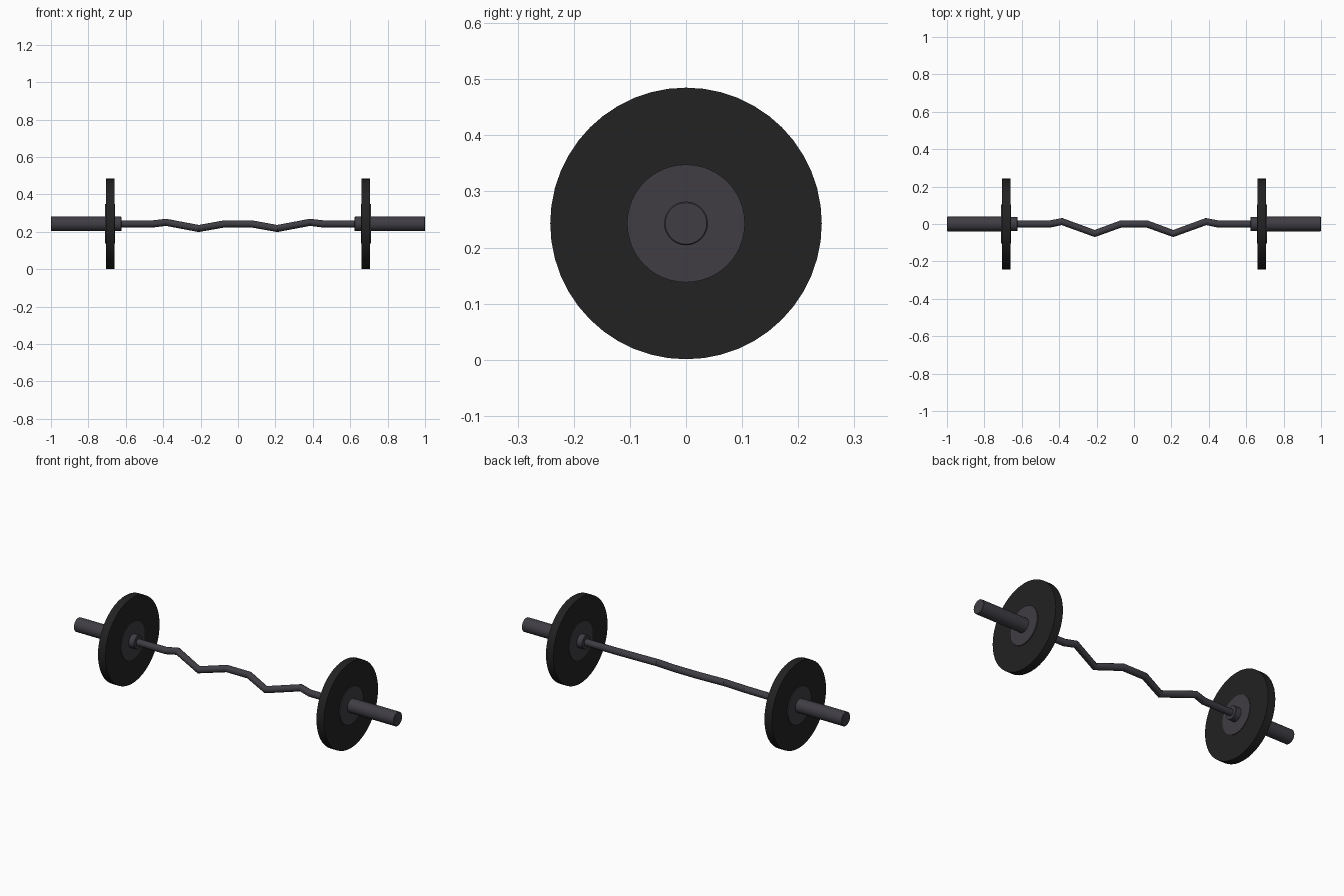
import bpy
import math

cube = bpy.data.objects.get("Cube")
if cube:
    bpy.data.objects.remove(cube, do_unlink=True)

AXIS_Z = 0.243


def material(name, rgb):
    mat = bpy.data.materials.new(name)
    mat.use_nodes = True
    mat.diffuse_color = (*rgb, 1)
    mat.node_tree.nodes["Principled BSDF"].inputs["Base Color"].default_value = (*rgb, 1)
    return mat


rubber = material("black rubber", (0.016, 0.016, 0.016))
steel = material("dark steel", (0.05, 0.047, 0.057))


def smooth(obj, mat):
    obj.data.materials.append(mat)
    bpy.ops.object.shade_smooth_by_angle(angle=math.radians(30))


def disc(name, x0, x1, radius, mat, sides=48, bevel=0):
    """Cylinder lying along x between x0 and x1."""
    bpy.ops.mesh.primitive_cylinder_add(
        vertices=sides, radius=radius, depth=abs(x1 - x0),
        location=((x0 + x1) / 2, 0, AXIS_Z), rotation=(0, math.pi / 2, 0))
    obj = bpy.context.object
    obj.name = name
    if bevel:
        mod = obj.modifiers.new("Bevel", "BEVEL")
        mod.width = bevel
        mod.segments = 1
    smooth(obj, mat)


# Weight, hub, collar and sleeve at each end
for side, s in (("left", 1), ("right", -1)):
    disc(f"{side}_weight_plate", s * 0.66, s * 0.706, 0.242, rubber)
    disc(f"{side}_plate_hub", s * 0.657, s * 0.711, 0.105, steel)
    disc(f"{side}_collar", s * 0.623, s * 0.665, 0.038, steel, 32, 0.002)
    disc(f"{side}_sleeve", s * 0.66, s * 1.0, 0.039, steel, 32, 0.002)

# Zigzag grip bar, mirrored about the middle: (x, y, z offset)
half = [(0.07, 0, 0), (0.21, -0.051, -0.025), (0.385, 0.013, 0.008),
        (0.45, 0, 0), (0.65, 0, 0)]
path = [(-x, y, z) for x, y, z in reversed(half)] + half
curve = bpy.data.curves.new("grip_bar", "CURVE")
curve.dimensions = "3D"
curve.bevel_depth = 0.019
curve.bevel_resolution = 6
spline = curve.splines.new("POLY")
spline.points.add(len(path) - 1)
for point, (x, y, z) in zip(spline.points, path):
    point.co = (x, y, z + AXIS_Z, 1)
bar = bpy.data.objects.new("grip_bar", curve)
bpy.context.collection.objects.link(bar)
bpy.ops.object.select_all(action="DESELECT")
bar.select_set(True)
bpy.context.view_layer.objects.active = bar
bpy.ops.object.convert(target="MESH")
smooth(bpy.context.object, steel)
